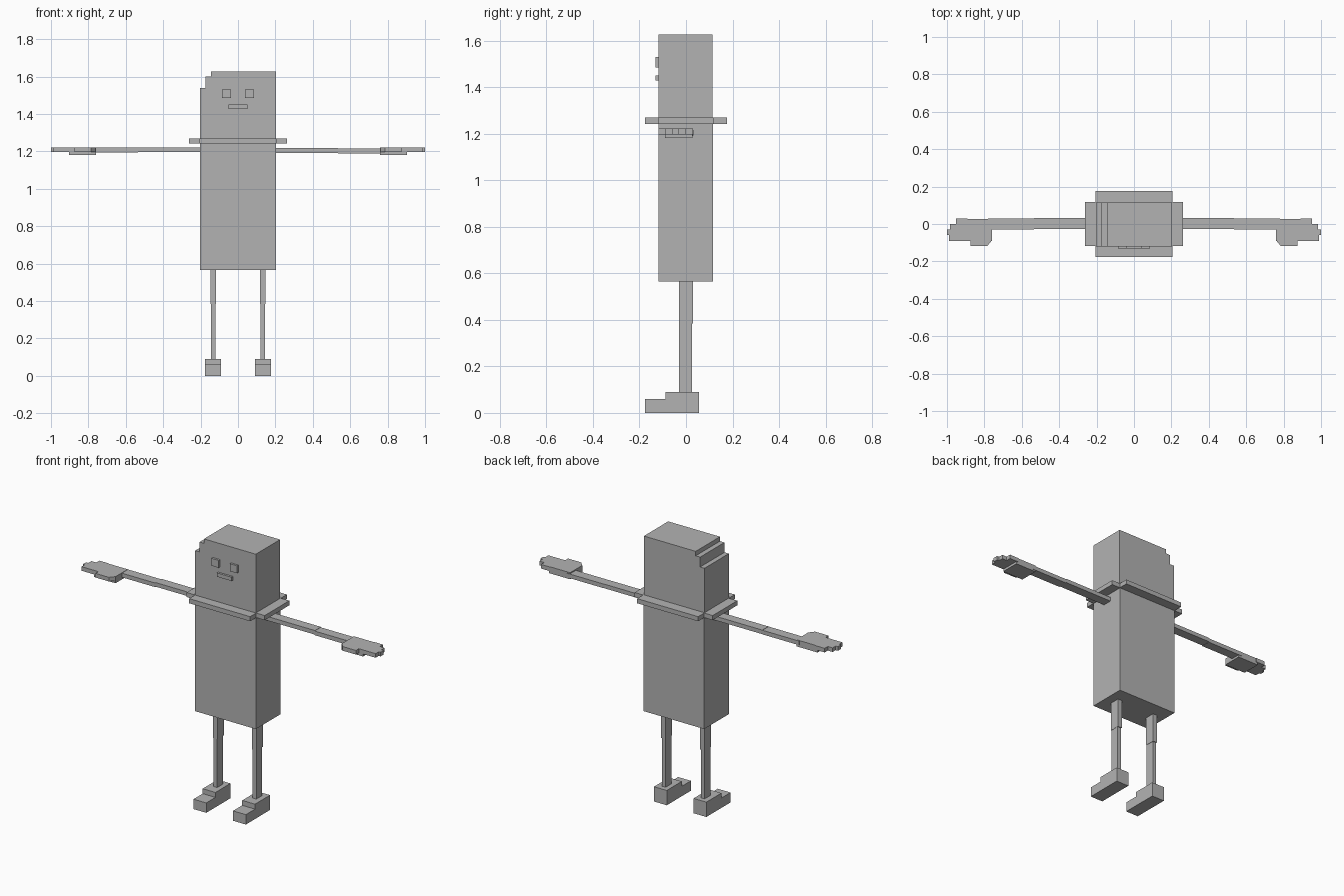
import bpy
import bmesh

cube = bpy.data.objects.get("Cube")
if cube:
    bpy.data.objects.remove(cube, do_unlink=True)

grey = bpy.data.materials.new("plain_grey")
grey.use_nodes = True
colour = (0.45, 0.45, 0.45, 1)
grey.diffuse_color = colour
grey.node_tree.nodes["Principled BSDF"].inputs["Base Color"].default_value = colour


def prism(name, outline, axis, low, high):
    """Extrude a closed 2D outline along y or z."""
    bm = bmesh.new()
    place = (lambda a, b: (a, low, b)) if axis == "y" else (lambda a, b: (a, b, low))
    face = bm.faces.new([bm.verts.new(place(a, b)) for a, b in outline])
    out = bmesh.ops.extrude_face_region(bm, geom=[face])
    top = [v for v in out["geom"] if isinstance(v, bmesh.types.BMVert)]
    depth = high - low
    bmesh.ops.translate(bm, verts=top, vec=(0, depth, 0) if axis == "y" else (0, 0, depth))
    bmesh.ops.recalc_face_normals(bm, faces=bm.faces)
    mesh = bpy.data.meshes.new(name)
    bm.to_mesh(mesh)
    bm.free()
    mesh.materials.append(grey)
    obj = bpy.data.objects.new(name, mesh)
    bpy.context.collection.objects.link(obj)
    return obj


def box(name, x, y, z):
    x0, x1 = sorted(x)
    corners = [(x0, y[0]), (x1, y[0]), (x1, y[1]), (x0, y[1])]
    return prism(name, corners, "z", *z)


# Torso, and head with a stepped corner on its right
box("torso", (-0.204, 0.203), (-0.119, 0.117), (0.565, 1.25))
prism("head", [(-0.204, 1.25), (0.203, 1.25), (0.203, 1.627), (-0.145, 1.627),
               (-0.145, 1.6), (-0.175, 1.6), (-0.175, 1.54), (-0.204, 1.54)],
      "y", -0.119, 0.114)

# Cross-shaped collar
w, d, ow, od = 0.205, 0.118, 0.262, 0.176
prism("collar", [(-w, -od), (w, -od), (w, -d), (ow, -d), (ow, d), (w, d),
                 (w, od), (-w, od), (-w, d), (-ow, d), (-ow, -d), (-w, -d)],
      "z", 1.242, 1.27)

# Face
box("right_eye", (-0.085, -0.037), (-0.132, -0.115), (1.485, 1.53))
box("left_eye", (0.038, 0.086), (-0.132, -0.115), (1.485, 1.53))
box("mouth", (-0.05, 0.05), (-0.132, -0.115), (1.428, 1.451))

for side, s in (("left", 1), ("right", -1)):
    # Arm in two segments
    top = 1.217 if s > 0 else 1.222
    box(side + "_upper_arm", (s * 0.19, s * 0.535), (-0.026, 0.032), (top - 0.025, top))
    box(side + "_forearm", (s * 0.535, s * 0.78), (-0.029, 0.03), (top - 0.027, top - 0.002))

    # Hand: thick palm, four fingers and a thumb
    box(side + "_palm", (s * 0.76, s * 0.903), (-0.09, 0.027), (1.182, 1.222))
    for i, tip in enumerate((0.988, 1.0, 0.985, 0.953)):
        y = -0.09 + i * 0.03
        box(f"{side}_finger_{i + 1}", (s * 0.89, s * tip), (y, y + 0.03), (1.197, 1.222))
    prism(side + "_thumb", [(s * 0.76, -0.088), (s * 0.785, -0.118),
                            (s * 0.875, -0.118), (s * 0.875, -0.088)],
          "z", 1.197, 1.222)

    # Leg in two segments, and stepped shoe
    box(side + "_thigh", (s * 0.117, s * 0.146), (-0.031, 0.031), (0.385, 0.57))
    box(side + "_shin", (s * 0.119, s * 0.144), (-0.03, 0.026), (0.085, 0.385))
    box(side + "_heel", (s * 0.09, s * 0.176), (-0.088, 0.056), (0, 0.09))
    box(side + "_toe", (s * 0.09, s * 0.176), (-0.176, -0.088), (0, 0.06))
